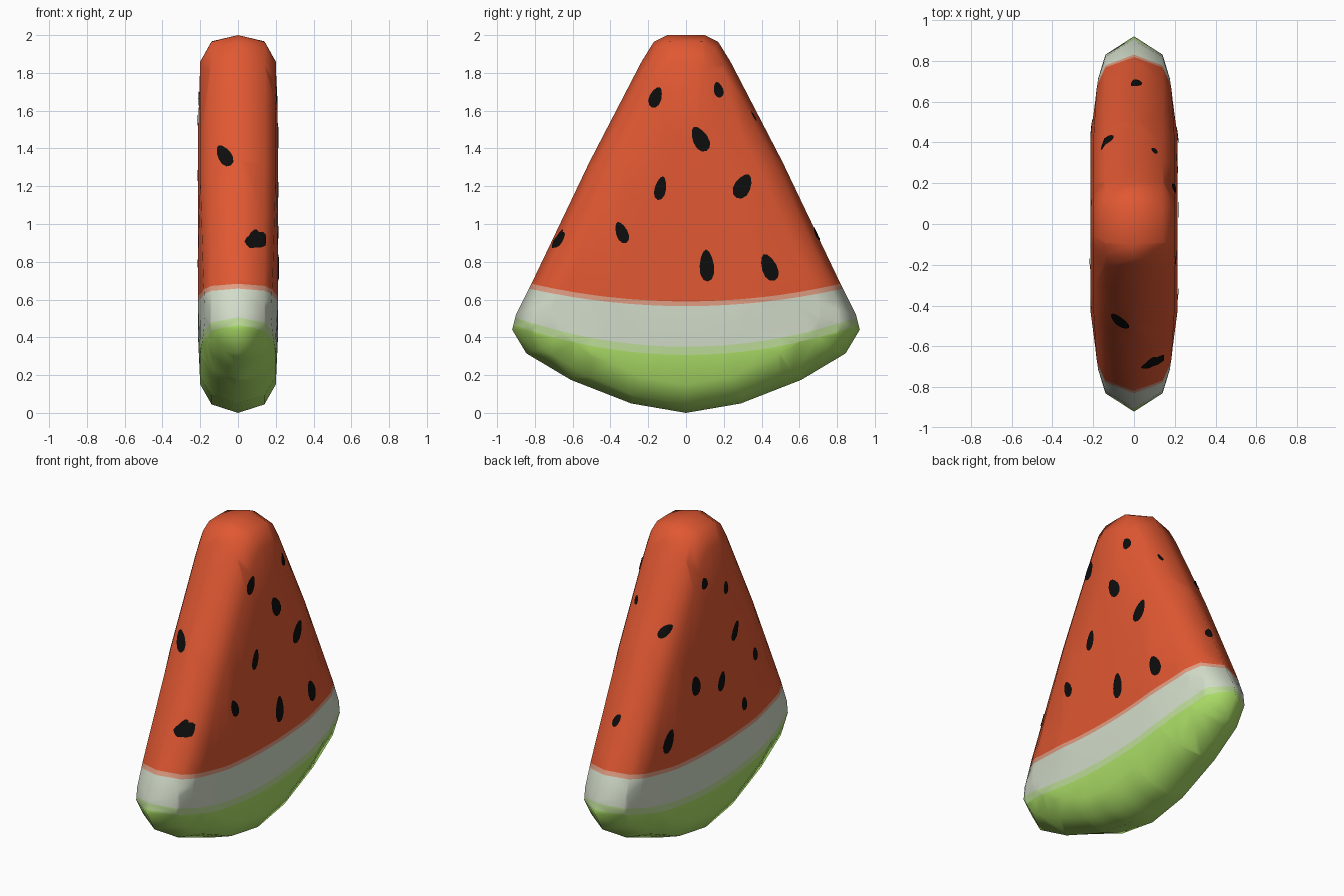
import bpy, bmesh, math
from mathutils import Vector
from mathutils.bvhtree import BVHTree

if "Cube" in bpy.data.objects:
    bpy.data.objects.remove(bpy.data.objects["Cube"])


def material(name, rgb):
    m = bpy.data.materials.new(name)
    m.diffuse_color = (*rgb, 1)
    m.use_nodes = True
    m.node_tree.nodes["Principled BSDF"].inputs["Base Color"].default_value = m.diffuse_color
    return m


flesh = material("red flesh", (0.75, 0.098, 0.032))
pink = material("pink edge", (0.75, 0.34, 0.23))
pith = material("pale pith", (0.65, 0.72, 0.59))
lime = material("pale green edge", (0.52, 0.73, 0.32))
rind = material("green rind", (0.41, 0.73, 0.135))
black = material("black seed", (0.004, 0.004, 0.004))

# Half outlines (y, z) from top to bottom: middle, bevel and face edge
MIDDLE = [(0, 2), (.10, 2), (.17, 1.965), (.235, 1.86), (.51, 1.33), (.82, .68),
          (.90, .52), (.92, .44), (.845, .315), (.61, .175), (.29, .05), (0, 0)]
BEVEL = [(0, 1.967), (.09, 1.965), (.15, 1.93), (.21, 1.83), (.475, 1.31), (.76, .69),
         (.82, .54), (.83, .46), (.76, .345), (.56, .215), (.27, .09), (0, .045)]
FACE = [(0, 1.86), (.06, 1.86), (.10, 1.83), (.15, 1.74), (.40, 1.25), (.66, .70),
        (.71, .58), (.715, .51), (.66, .42), (.49, .31), (.24, .19), (0, .15)]
INNER = [(y * .6, .85 + (z - .85) * .6) for y, z in FACE]

bm = bmesh.new()


def ring(half, x):
    loop = half + [(-y, z) for y, z in half[-2:0:-1]]
    side = math.copysign(1, x)
    return [bm.verts.new((x - side * .15 * max(0, abs(y) - .55) * (abs(x) > .19), y, z))
            for y, z in loop]


# Slice body: rings stacked across the thickness, capped on both sides
rings = [ring(INNER, -.213), ring(FACE, -.2), ring(BEVEL, -.14), ring(MIDDLE, 0),
         ring(BEVEL, .14), ring(FACE, .2), ring(INNER, .213)]
for a, b in zip(rings, rings[1:]):
    for i in range(len(a)):
        j = (i + 1) % len(a)
        bm.faces.new((a[i], a[j], b[j], b[i]))
bm.faces.new(rings[0])
bm.faces.new(rings[-1])
bmesh.ops.recalc_face_normals(bm, faces=bm.faces)


def cut(co, no):
    bmesh.ops.bisect_plane(bm, geom=bm.verts[:] + bm.edges[:] + bm.faces[:],
                           dist=1e-5, plane_co=co, plane_no=no)


# Columns let the colour bands curve
for i in range(-8, 9):
    cut((0, i * .1, 0), (0, 1, 0))

# Curved bands: cut at z = height + bend * y^2
BANDS = [(.59, .14), (.565, .135), (.35, .19), (.307, .19)]
for height, bend in BANDS:
    for v in bm.verts:
        v.co.z -= bend * v.co.y ** 2
    cut((0, 0, height), (0, 0, 1))
    for v in bm.verts:
        v.co.z += bend * v.co.y ** 2
for f in bm.faces:
    c = f.calc_center_median()
    f.material_index = sum(c.z < h + k * c.y ** 2 for h, k in BANDS)
    f.smooth = True
bmesh.ops.recalc_face_normals(bm, faces=bm.faces)
tree = BVHTree.FromBMesh(bm)
mesh = bpy.data.meshes.new("melon_slice")
bm.to_mesh(mesh)
bm.free()
for m in (flesh, pink, pith, lime, rind):
    mesh.materials.append(m)
bpy.context.collection.objects.link(bpy.data.objects.new("melon_slice", mesh))

# Seeds per side: (across, z, half length, half width, lean toward + across in degrees)
SEEDS = {
    (1, 0): [(-.16, 1.67, .058, .031, 20), (.17, 1.71, .042, .024, -15),
             (.075, 1.45, .072, .040, -28), (.30, 1.20, .070, .043, 28),
             (-.135, 1.19, .064, .030, 12), (-.34, .955, .060, .031, -22),
             (-.67, .915, .050, .020, 35), (.11, .78, .085, .038, -3),
             (.44, .77, .076, .040, -22)],
    (-1, 0): [(.11, 1.665, .038, .028, 10), (-.10, 1.56, .042, .024, 5),
              (-.19, 1.25, .062, .030, -25), (-.40, 1.02, .045, .025, 15),
              (.21, 1.05, .066, .042, 15), (-.05, .98, .062, .034, -12),
              (-.28, .75, .045, .025, 10), (.47, .79, .075, .040, -25)],
    (0, -1): [(-.07, 1.36, .062, .036, -32), (.08, .92, .053, .030, 18)],
    (0, 1): [(.01, .95, .040, .022, -25), (-.13, 1.45, .042, .026, -30),
             (.10, 1.57, .026, .014, 10)],
}
sm = bmesh.new()
for (sx, sy), seeds in SEEDS.items():
    out = Vector((sx, sy, 0))
    across = Vector((abs(sy), abs(sx), 0))

    def stick(u, z):
        hit, normal, _, _ = tree.ray_cast(out * 3 + across * u + Vector((0, 0, z)), -out)
        return sm.verts.new(hit + normal * .005)

    for u, z, length, width, lean in seeds:
        s, c = math.sin(math.radians(lean)), math.cos(math.radians(lean))
        mid = stick(u, z)
        loops = []
        for r in (.5, 1):
            loop = []
            for i in range(12):
                a = math.tau * i / 12
                q = r * length * math.cos(a)
                p = r * width * math.sin(a) * (1 - .22 * math.cos(a))
                loop.append(stick(u + p * c + q * s, z + q * c - p * s))
            loops.append(loop)
        near, far = loops
        for i in range(12):
            j = (i + 1) % 12
            for f in ((mid, near[i], near[j]), (near[i], far[i], far[j], near[j])):
                face = sm.faces.new(f)
                face.smooth = True
                face.normal_update()
                if face.normal.dot(out) < 0:
                    face.normal_flip()
mesh = bpy.data.meshes.new("seeds")
sm.to_mesh(mesh)
sm.free()
mesh.materials.append(black)
bpy.context.collection.objects.link(bpy.data.objects.new("seeds", mesh))
